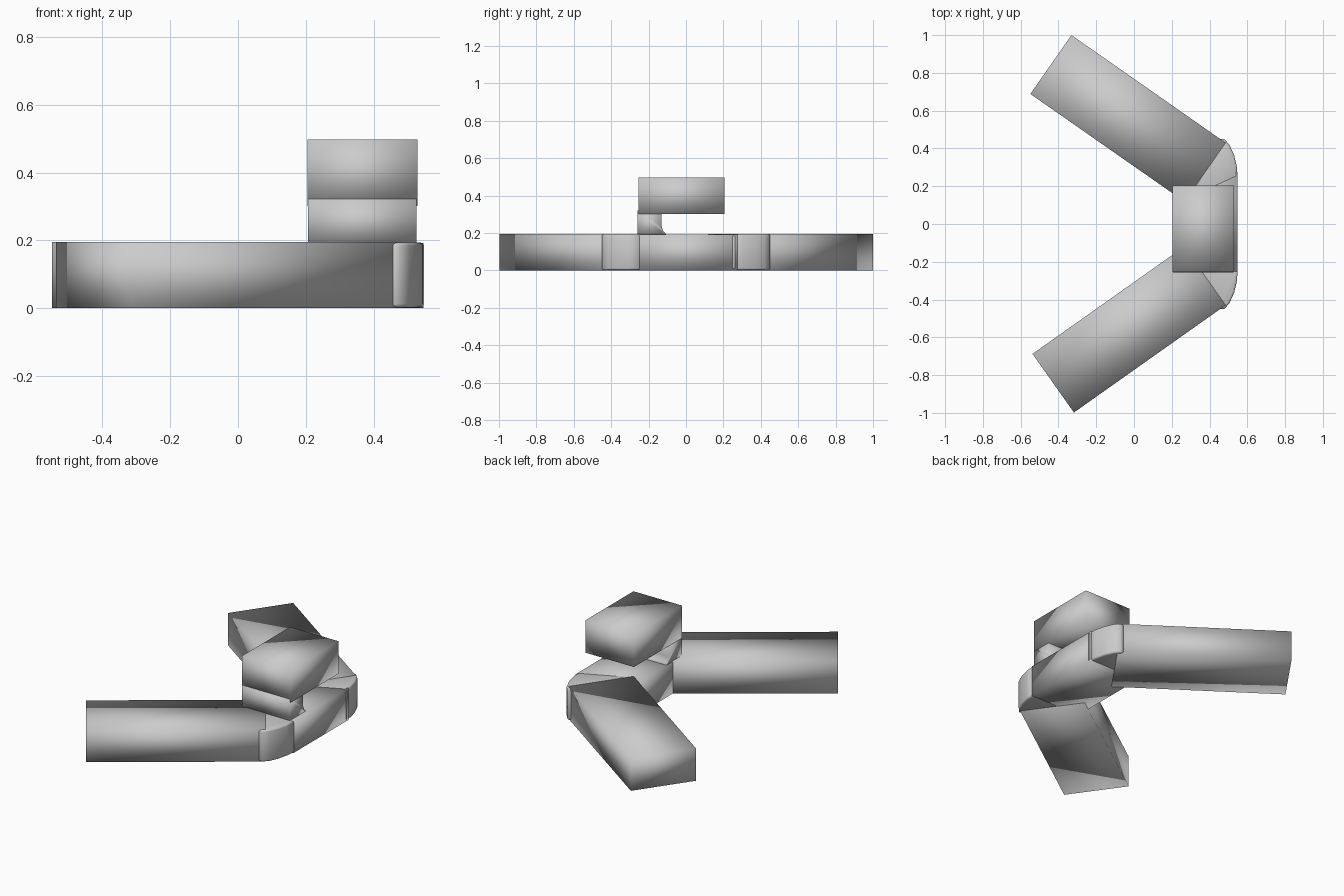
import bpy, bmesh
from mathutils import Vector

cube = bpy.data.objects.get("Cube")
if cube:
    bpy.data.objects.remove(cube, do_unlink=True)

grey = bpy.data.materials.new("upholstery grey")
grey.use_nodes = True
grey.diffuse_color = (0.6, 0.6, 0.6, 1)
grey.node_tree.nodes["Principled BSDF"].inputs["Base Color"].default_value = (0.6, 0.6, 0.6, 1)


def prism(name, outline, low, high, along="z", bevel=0.0):
    """Extrude a flat outline between two levels along z or x."""
    def place(p, level):
        return (p[0], p[1], level) if along == "z" else (level, p[0], p[1])

    bm = bmesh.new()
    bottom = [bm.verts.new(place(p, low)) for p in outline]
    top = [bm.verts.new(place(p, high)) for p in outline]
    caps = [bm.faces.new(bottom), bm.faces.new(top)]
    for i in range(len(outline)):
        j = (i + 1) % len(outline)
        bm.faces.new((bottom[i], bottom[j], top[j], top[i]))
    bmesh.ops.recalc_face_normals(bm, faces=bm.faces)
    if bevel:
        rims = list({e for cap in caps for e in cap.edges})
        bmesh.ops.bevel(bm, geom=rims, offset=bevel, segments=2, profile=0.5, affect="EDGES")
    mesh = bpy.data.meshes.new(name)
    bm.to_mesh(mesh)
    bm.free()
    mesh.materials.append(grey)
    mesh.shade_smooth()
    obj = bpy.data.objects.new(name, mesh)
    bpy.context.scene.collection.objects.link(obj)
    return obj


def rectangle(x0, x1, y0, y1):
    return [(x0, y0), (x1, y0), (x1, y1), (x0, y1)]


# Angled seat wings and the rounded corners that join them to the middle
for side, tag, tip in ((1, "back", (-0.331, 1.0)), (-1, "front", (-0.318, -0.998))):
    outer = Vector(tip)
    joint = Vector((0.485, 0.43 * side))
    run = (joint - outer).normalized()
    across = Vector((run.y, -run.x)) * 0.38 * side
    prism(tag + "_wing", [outer, joint, joint + across, outer + across], 0, 0.196)

    curve = [(0.29, 0.13), (0.45, 0.45), (0.478, 0.45), (0.505, 0.42),
             (0.53, 0.365), (0.544, 0.305), (0.549, 0.25)]
    prism(tag + "_corner", [(x, y * side) for x, y in curve], 0.002, 0.194, bevel=0.01)

# Middle seat
prism("middle_seat", rectangle(0.203, 0.548, -0.252, 0.275), 0.001, 0.193)

# Raised block and the curved-foot support under its front end
prism("raised_block", rectangle(0.205, 0.53, -0.255, 0.205), 0.302, 0.498)
foot = [(-0.258, 0.185), (-0.105, 0.185), (-0.11, 0.2), (-0.122, 0.21),
        (-0.13, 0.235), (-0.13, 0.322), (-0.258, 0.322)]
prism("support", foot, 0.206, 0.527, along="x")
